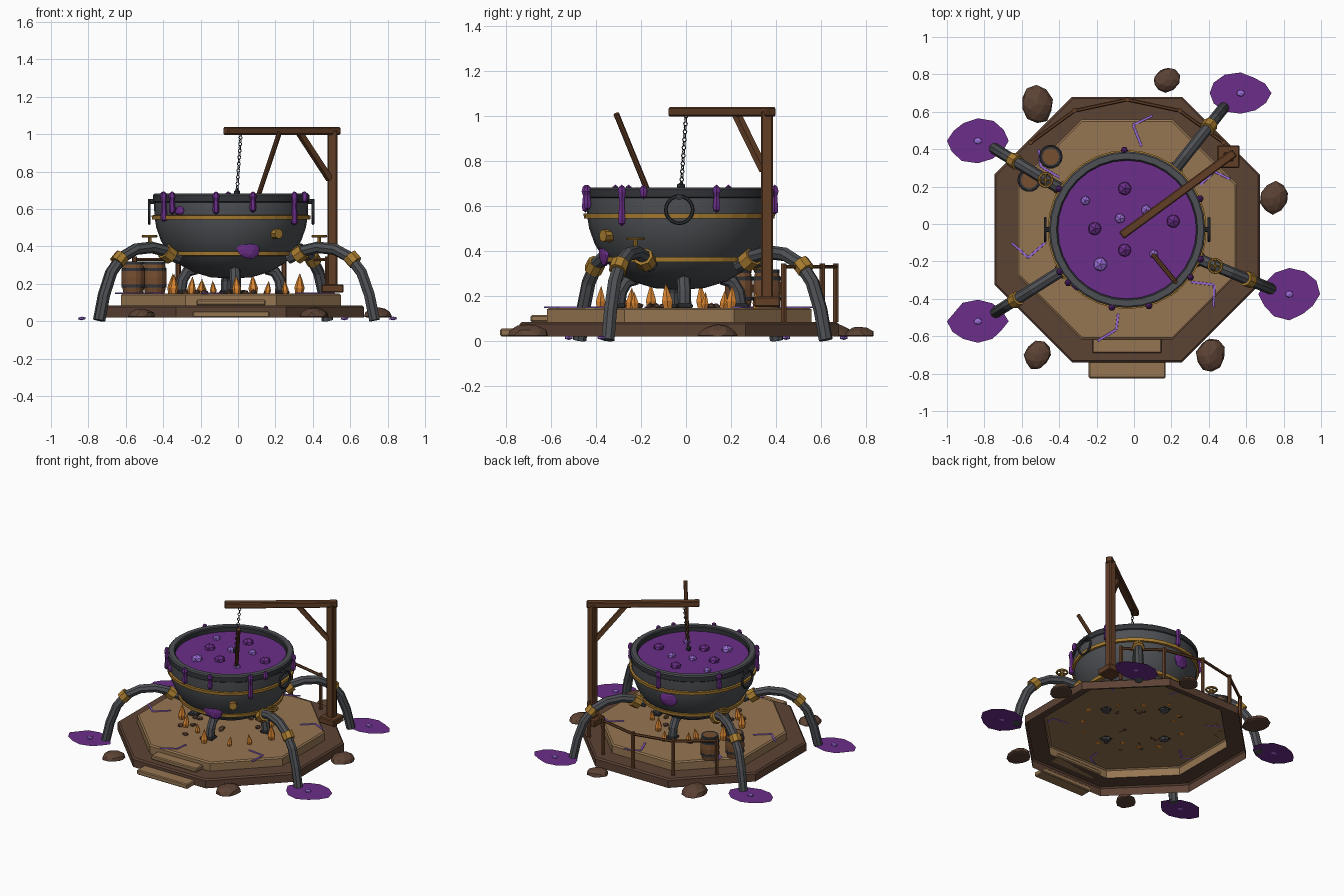
import bpy, bmesh, math, random
from mathutils import Vector, Matrix

if "Cube" in bpy.data.objects:
    bpy.data.objects.remove(bpy.data.objects["Cube"])

random.seed(4)
CX, CY = -0.037, -0.03
TAU = 2 * math.pi


def mat(name, r, g, b):
    m = bpy.data.materials.new(name)
    lin = lambda c: ((c / 255 + 0.055) / 1.055) ** 2.4 if c > 10 else c / 3294
    m.diffuse_color = (lin(r), lin(g), lin(b), 1)
    m.use_nodes = True
    m.node_tree.nodes["Principled BSDF"].inputs["Base Color"].default_value = m.diffuse_color
    return m


IRON, DARK = mat("iron", 78, 80, 84), mat("dark iron", 50, 52, 56)
GOLD, BREW = mat("brass", 168, 124, 48), mat("purple brew", 108, 46, 138)
GLOW, TAN = mat("glowing violet", 155, 108, 215), mat("tan stone", 150, 118, 82)
EARTH, WOOD = mat("brown earth", 92, 66, 52), mat("dark wood", 98, 62, 38)
STAVE, FIRE = mat("barrel wood", 118, 78, 48), mat("orange flame", 222, 136, 50)


def finish(name, bm, mats, smooth=False, normals=True):
    if normals:
        bmesh.ops.recalc_face_normals(bm, faces=bm.faces)
    me = bpy.data.meshes.new(name)
    bm.to_mesh(me)
    bm.free()
    for m in mats:
        me.materials.append(m)
    ob = bpy.data.objects.new(name, me)
    bpy.context.collection.objects.link(ob)
    if smooth:
        bpy.context.view_layer.objects.active = ob
        ob.select_set(True)
        bpy.ops.object.shade_smooth_by_angle(angle=math.radians(35))
        ob.select_set(False)
    return ob


def lathe(name, prof, n, mats, loc, phase=0, rule=None, smooth=False):
    """Revolve (radius, height) points; a zero radius closes the end."""
    bm = bmesh.new()
    rings = []
    for r, z in prof:
        k = n if r > 0 else 1
        rings.append([bm.verts.new((r * math.cos(phase + TAU * i / n), r * math.sin(phase + TAU * i / n), z)) for i in range(k)])
    for s, (a, b) in enumerate(zip(rings, rings[1:])):
        for i in range(n):
            j = (i + 1) % n
            q = [a[i % len(a)], a[j % len(a)], b[j % len(b)], b[i % len(b)]]
            f = bm.faces.new(list(dict.fromkeys(q)))
            f.material_index = rule(s) if rule else 0
    ob = finish(name, bm, mats, smooth)
    ob.location = loc
    return ob


def box(name, size, loc, m, rot=0, bevel=0.006):
    bm = bmesh.new()
    bmesh.ops.create_cube(bm, size=1, matrix=Matrix.Diagonal((*size, 1)))
    bmesh.ops.bevel(bm, geom=bm.edges[:], offset=bevel, segments=1, affect='EDGES')
    ob = finish(name, bm, [m])
    ob.location, ob.rotation_euler = loc, (0, 0, rot)
    return ob


def bar(name, a, b, r, m, n=8, twist=0):
    a, b = Vector(a), Vector(b)
    ob = lathe(name, [(0, 0), (r, 0), (r, (b - a).length), (0, (b - a).length)], n, [m], a, twist)
    ob.rotation_mode = 'QUATERNION'
    ob.rotation_quaternion = (b - a).to_track_quat('Z', 'Y')
    return ob


def tube(name, pts, r, m, n=8):
    """Sweep a round section along a path lying in a vertical plane."""
    bm = bmesh.new()
    P = [Vector(p) for p in pts]
    side = (P[-1] - P[0]).cross(Vector((0, 0, 1))).normalized()
    rings = []
    for i, p in enumerate(P):
        t = (P[min(i + 1, len(P) - 1)] - P[max(i - 1, 0)]).normalized()
        up = side.cross(t)
        rings.append([bm.verts.new(p + r * (side * math.cos(TAU * k / n) + up * math.sin(TAU * k / n))) for k in range(n)])
    for a, b in zip(rings, rings[1:]):
        for k in range(n):
            bm.faces.new((a[k], a[(k + 1) % n], b[(k + 1) % n], b[k]))
    bm.faces.new(rings[0])
    bm.faces.new(rings[-1])
    return finish(name, bm, [m])


def ring(name, R, r, loc, axis, m, n=16, k=6):
    ob = lathe(name, [(R + r * math.cos(TAU * i / k), r * math.sin(TAU * i / k)) for i in range(k + 1)], n, [m], loc)
    ob.rotation_mode = 'QUATERNION'
    ob.rotation_quaternion = Vector(axis).to_track_quat('Z', 'Y')
    return ob


def lump(name, loc, size, m, jitter=0, sub=1, rot=0, floor=-9):
    bm = bmesh.new()
    bmesh.ops.create_icosphere(bm, subdivisions=sub, radius=1)
    for v in bm.verts:
        v.co *= 1 + random.uniform(-jitter, jitter)
        v.co.z = max(v.co.z, floor)
    bmesh.ops.scale(bm, vec=size, verts=bm.verts)
    ob = finish(name, bm, [m])
    ob.location, ob.rotation_euler = loc, (0, 0, rot)
    return ob


def polar(deg, r, z):
    a = math.radians(deg)
    return Vector((CX + r * math.cos(a), CY + r * math.sin(a), z))


# Two-tier octagonal platform, open underneath
c8 = math.cos(math.pi / 8)
tiers = [(0.71, 0.02), (0.71, 0.075), (0.70, 0.085), (0.588, 0.085), (0.588, 0.14), (0.578, 0.148), (0, 0.148)]
lathe("platform", [(r / c8, z) for r, z in tiers], 8, [EARTH, TAN], (CX, CY, 0), math.pi / 8, lambda s: int(s > 2))
box("lower_step", (0.41, 0.09, 0.035), (CX, -0.78, 0.038), TAN)
box("upper_step", (0.37, 0.085, 0.03), (CX, -0.648, 0.1), TAN)

# Cauldron with open rim, brew and brass bands
bowl = [(0, 0.228), (0.11, 0.235), (0.21, 0.265), (0.285, 0.31), (0.335, 0.365), (0.375, 0.43), (0.4, 0.5),
        (0.41, 0.56), (0.412, 0.635), (0.418, 0.64), (0.418, 0.675), (0.41, 0.682), (0.378, 0.682), (0.37, 0.675), (0.37, 0.63)]
lathe("cauldron", bowl, 32, [IRON, DARK], (CX, CY, 0), rule=lambda s: int(s in (8, 9, 12, 13)), smooth=True)
lathe("brew_surface", [(0.372, 0.645), (0, 0.645)], 32, [BREW], (CX, CY, 0))
for nm, R, z in (("upper_band", 0.411, 0.556), ("lower_band", 0.338, 0.363)):
    lathe(nm, [(R - 0.02, z - 0.013), (R + 0.012, z - 0.011), (R + 0.014, z + 0.01), (R - 0.02, z + 0.013)], 32, [GOLD], (CX, CY, 0))
for s in (-1, 1):
    ring("ring_handle", 0.06, 0.008, (CX + s * 0.438, CY, 0.583), (1, 0, 0), DARK, 20)
    bar("handle_mount", (CX + s * 0.4, CY, 0.64), (CX + s * 0.445, CY, 0.64), 0.014, DARK)
bar("brass_knob", polar(-53, 0.37, 0.468), polar(-53, 0.425, 0.468), 0.027, GOLD)

# Drips over the rim and splashes on the bowl
for deg, low in ((-101, 0.57), (-74, 0.58), (-37, 0.51), (-22, 0.63), (23, 0.57), (92, 0.56), (149, 0.57), (222, 0.57), (212, 0.53)):
    h = 0.695 - low
    p = polar(deg, 0.424, low)
    lathe("drip", [(0, 0), (0.016, 0.012), (0.018, 0.03), (0.013, h * 0.6), (0.02, h - 0.03), (0.014, h - 0.01), (0, h)], 6, [BREW], p)
for deg, r, z, w in ((-74, 0.345, 0.385, 0.065), (100, 0.392, 0.49, 0.065), (228, 0.408, 0.59, 0.03)):
    lump("splash", polar(deg, r, z), (0.02, w, w * 0.85), BREW, 0.1, 2, math.radians(deg))

# Bubbles
for x, y, r in ((-.075, .03, .03), (.065, .075, .03), (-.26, .125, .028), (-.18, -.215, .042), (.105, -.16, .026)):
    lump("bright_bubble", (x, y, 0.65), (r, r, r * 0.8), GLOW)
for x, y in ((-.05, .19), (.21, .015), (-.21, -.025), (-.05, -.14)):
    lump("brew_bubble", (x, y, 0.65), (0.04, 0.04, 0.032), BREW)

# Four arching pipe legs with brass fittings, each ending in a puddle
arch = [(0.33, 0.335), (0.41, 0.375), (0.5, 0.395), (0.6, 0.385), (0.69, 0.34), (0.755, 0.26), (0.8, 0.14), (0.83, 0.005)]
spots = ((-0.835, -0.52, 0.165, 0.115), (0.83, -0.375, 0.165, 0.14), (0.57, 0.7, 0.165, 0.11), (-0.835, 0.445, 0.165, 0.12))
for deg, (px, py, rx, ry) in zip((212.2, -22.4, 51.6, 148.6), spots):
    tube("pipe_leg", [polar(deg, r, z) for r, z in arch], 0.031, IRON)
    for (r0, z0), (r1, z1), R in (((0.375, 0.345), (0.42, 0.375), 0.045), ((0.685, 0.35), (0.72, 0.313), 0.041)):
        bar("brass_collar", polar(deg, r0, z0), polar(deg, r1, z1), R, GOLD)
    n = 12
    bm = bmesh.new()
    wob = [random.uniform(0.86, 1.04) for _ in range(n)]
    wob[0] = wob[n // 2] = wob[3] = wob[9] = 1
    bm.faces.new([bm.verts.new((rx * w * math.cos(TAU * i / n), ry * w * math.sin(TAU * i / n), 0)) for i, w in enumerate(wob)])
    bmesh.ops.solidify(bm, geom=bm.faces[:], thickness=0.006)
    finish("puddle", bm, [BREW]).location = (px, py, 0.01)
    lump("puddle_bubble", (px, py, 0.015), (0.024, 0.02, 0.01), GLOW)

# Brass valve wheels on two legs
for deg in (-22.4, 148.6):
    c = polar(deg, 0.51, 0.455)
    ring("valve_wheel", 0.036, 0.007, c, (0, 0, 1), GOLD)
    bar("valve_stem", c - Vector((0, 0, 0.06)), c, 0.01, GOLD)
    for k in (0, 1):
        d = Vector((math.cos(k * math.pi / 2), math.sin(k * math.pi / 2), 0)) * 0.036
        bar("valve_spoke", c - d, c + d, 0.005, GOLD, 6)

# Short supports, flames and coals under the bowl
for deg in (5, 95, 185, 275):
    tube("support", [polar(deg, r, z) for r, z in ((0.19, 0.28), (0.235, 0.265), (0.262, 0.22), (0.275, 0.135))], 0.03, IRON)
    box("support_foot", (0.07, 0.07, 0.02), polar(deg, 0.275, 0.156), DARK, math.radians(deg))
for i in range(13):
    deg, h = i * 360 / 13 + random.uniform(-9, 9), random.uniform(0.07, 0.115)
    w = h * 0.24
    f = lathe("flame", [(0, -0.005), (w * 0.75, 0), (w, h * 0.3), (w * 0.55, h * 0.65), (0, h)], 6, [FIRE],
              polar(deg, random.uniform(0.24, 0.37), 0.145))
    f.rotation_euler = (random.uniform(-.12, .12), random.uniform(-.12, .12), 0)
for i in range(14):
    lump("coal", polar(random.uniform(0, 360), random.uniform(0.08, 0.36), 0.155), (0.022, 0.018, 0.014), EARTH, 0.2, 1, i)

# Hoist: post, beam, brace and chain
box("post_base", (0.12, 0.12, 0.045), (0.505, 0.36, 0.175), WOOD)
box("hoist_post", (0.052, 0.052, 0.85), (0.505, 0.36, 0.595), WOOD)
box("hoist_beam", (0.75, 0.046, 0.042), (0.235, 0.16, 1.018), WOOD, math.atan2(0.44, 0.6))
bar("hoist_brace", (0.33, 0.225, 1.005), (0.49, 0.345, 0.76), 0.021, WOOD, 4, math.pi / 4)
top, end = Vector((0.015, 0.0, 1.0)), Vector((-0.005, -0.02, 0.7))
for i in range(18):
    a = i * math.pi / 2 + 0.5
    l = ring("chain_link", 0.009, 0.0028, top.lerp(end, i / 17), (math.cos(a), math.sin(a), 0), DARK, 8, 4)
lump("chain_weight", (-0.006, -0.022, 0.685), (0.02, 0.02, 0.022), DARK)
bar("stirring_stick", (0.222, -0.31, 1.01), (0.095, -0.155, 0.63), 0.013, WOOD)

# Curved fence along the back
tops = [polar(d, 0.695, 0.33) for d in (42, 66, 90, 114, 138)]
for p in tops:
    bar("fence_post", (p.x, p.y, 0.085), (p.x, p.y, 0.345), 0.014, WOOD, 6)
for a, b in zip(tops, tops[1:]):
    bar("fence_rail", a, b, 0.01, WOOD, 6)

# Barrels
for x, y in ((-0.445, 0.36), (-0.56, 0.235)):
    lathe("barrel", [(0, 0), (0.052, 0), (0.062, 0.05), (0.064, 0.085), (0.062, 0.12), (0.052, 0.17), (0, 0.17)], 14, [STAVE], (x, y, 0.148))
    for z, r in ((0.04, 0.06), (0.13, 0.06), (0.163, 0.053)):
        lathe("barrel_hoop", [(r - 0.008, z - 0.008), (r + 0.004, z - 0.008), (r + 0.004, z + 0.008), (r - 0.008, z + 0.008)], 14, [DARK], (x, y, 0.148))

# Boulders around the platform
for x, y, r in ((-.52, .64, .1), (.175, .77, .075), (.75, .14, .087), (-.515, -.70, .08), (.41, -.70, .09)):
    lump("boulder", (x, y, 0.025), (r, r * 0.85, r * 0.55), EARTH, 0.07, 2, r * 50, -0.1)

# Glowing cracks on the platform
cracks = (((-.655, -.10), (-.565, -.18), (-.475, -.10)), ((.10, .58), (-.005, .53), (.04, .415)), ((-.085, -.48), (-.095, -.565), (-.195, -.625)),
          ((.305, -.31), (.43, -.325), (.425, -.445)), ((.355, .21), (.43, .28), (.515, .24)), ((-.51, .40), (-.50, .31), (-.40, .25)))
for c in cracks:
    for (x0, y0), (x1, y1) in zip(c, c[1:]):
        box("glowing_crack", (math.hypot(x1 - x0, y1 - y0), 0.013, 0.006), ((x0 + x1) / 2, (y0 + y1) / 2, 0.15), GLOW,
            math.atan2(y1 - y0, x1 - x0), 0.001)
